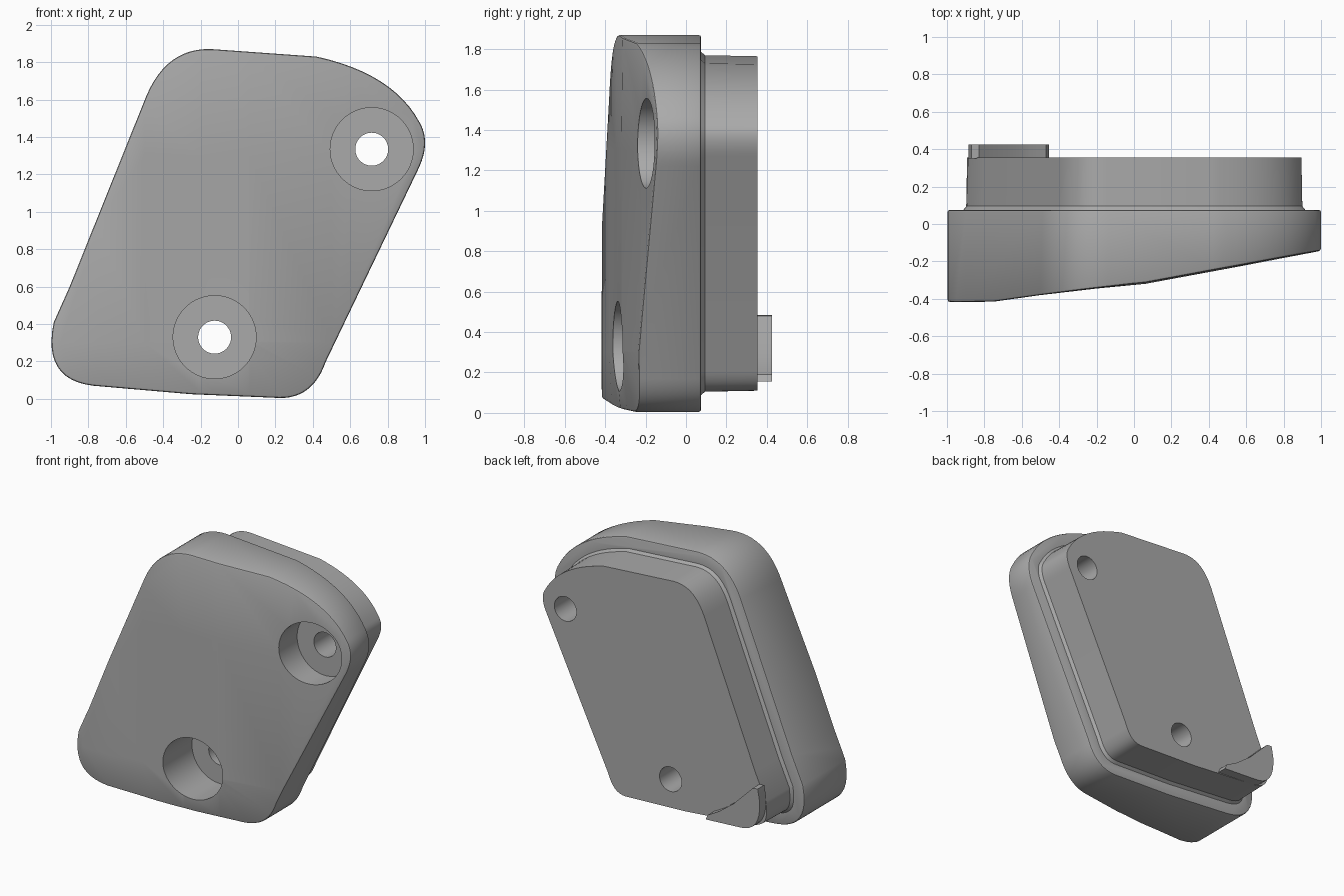
import bpy
import bmesh
import math
from mathutils import Vector

cube = bpy.data.objects.get("Cube")
if cube:
    bpy.data.objects.remove(cube, do_unlink=True)

grey = bpy.data.materials.new("plain_grey")
grey.use_nodes = True
COLOUR = (0.4, 0.4, 0.4, 1)
grey.diffuse_color = COLOUR
grey.node_tree.nodes["Principled BSDF"].inputs["Base Color"].default_value = COLOUR


def corner(a, b, c, steps=12):
    """Rounded corner from a to c, pulled towards b."""
    a, b, c = Vector(a), Vector(b), Vector(c)
    ts = [i / steps for i in range(steps + 1)]
    return [a * (1 - t) ** 2 + b * 2 * t * (1 - t) + c * t * t for t in ts]


def inset(points, d):
    """Move a counter-clockwise outline inwards by d."""
    out = []
    for i, p in enumerate(points):
        t = (points[(i + 1) % len(points)] - points[i - 1]).normalized()
        out.append(p + Vector((-t.y, t.x)) * d)
    return out


def loft(name, rings):
    """Closed solid through a list of matching vertex rings."""
    bm = bmesh.new()
    loops = [[bm.verts.new(co) for co in ring] for ring in rings]
    for lo, hi in zip(loops, loops[1:]):
        for i in range(len(lo)):
            j = (i + 1) % len(lo)
            bm.faces.new((lo[i], lo[j], hi[j], hi[i]))
    bm.faces.new(loops[0][::-1])
    bm.faces.new(loops[-1])
    bmesh.ops.recalc_face_normals(bm, faces=bm.faces)
    mesh = bpy.data.meshes.new(name)
    bm.to_mesh(mesh)
    bm.free()
    mesh.materials.append(grey)
    obj = bpy.data.objects.new(name, mesh)
    bpy.context.collection.objects.link(obj)
    return obj


def prism(name, outline, y0, y1):
    return loft(name, [[(p[0], y, p[1]) for p in outline] for y in (y0, y1)])


def cylinder(name, x, z, r, y0, y1):
    angles = [math.tau * i / 64 for i in range(64)]
    return prism(name, [(x + r * math.cos(a), z + r * math.sin(a)) for a in angles], y0, y1)


def apply(obj, mod):
    bpy.context.view_layer.objects.active = obj
    bpy.ops.object.modifier_apply(modifier=mod.name)


def boolean(obj, tool, operation):
    mod = obj.modifiers.new("cut", 'BOOLEAN')
    mod.operation, mod.object, mod.solver = operation, tool, 'EXACT'
    apply(obj, mod)
    bpy.data.objects.remove(tool, do_unlink=True)


# Leaning rounded outline, seen from the front
outline = corner((-0.985, 0.41), (-1.05, 0.1), (-0.77, 0.07))
outline += [Vector((-0.25, 0.025))]
outline += corner((0.22, 0.005), (0.4, 0), (0.47, 0.2))
outline += corner((0.96, 1.22), (1.035, 1.37), (0.97, 1.48))
outline += corner((0.97, 1.48), (0.83, 1.74), (0.42, 1.83))[1:]
outline += corner((-0.14, 1.87), (-0.38, 1.88), (-0.49, 1.62))
outline += [Vector((-0.9, 0.6))]

# Cover body, trimmed by a sloping front
body = prism("cover_body", outline, -0.6, 0.075)
slope = [(-1.2, -0.41), (-0.95, -0.418), (-0.75, -0.415), (-0.5, -0.38),
         (-0.2, -0.345), (0.06, -0.32), (0.6, -0.22), (1.2, -0.105)]
rings = []
for z, lift in ((-0.1, 0.045), (0.3, 0), (1.3, 0), (2.1, 0.01)):
    front = [(x, y + lift * min(1, max(0, x + 0.4) * 2), z) for x, y in slope]
    rings.append(front + [(1.2, 0.5, z), (-1.2, 0.5, z)])
boolean(body, loft("front_trim", rings), 'INTERSECT')

# Softened rims
bevel = body.modifiers.new("rim", 'BEVEL')
bevel.width, bevel.segments = 0.012, 2
bevel.limit_method, bevel.angle_limit = 'ANGLE', math.radians(50)
apply(body, bevel)

# Rear plug with a small flare at its root
plug_rings = [(0.11, 0.0), (0.08, 0.07), (0.1, 0.095), (0.105, 0.355)]
plug = loft("rear_plug", [[(p.x, y, p.y) for p in inset(outline, d)] for d, y in plug_rings])
boolean(body, plug, 'UNION')

# Counterbored screw holes
for x, z in ((0.715, 1.335), (-0.125, 0.33)):
    boolean(body, cylinder("counterbore", x, z, 0.222, -0.8, -0.03), 'DIFFERENCE')
    boolean(body, cylinder("screw_hole", x, z, 0.088, -0.2, 0.6), 'DIFFERENCE')

# Corner tab on the back of the plug
tab_outline = corner((-0.885, 0.4), (-0.9, 0.17), (-0.72, 0.17), 8)
tab_outline += [(-0.455, 0.155), (-0.47, 0.19), (-0.56, 0.24), (-0.6, 0.27),
                (-0.68, 0.33), (-0.83, 0.48), (-0.87, 0.485)]
tab = prism("corner_tab", tab_outline, 0.35, 0.425)

# Smooth walls with sharp edges
bpy.ops.object.select_all(action='DESELECT')
for obj in (body, tab):
    obj.select_set(True)
bpy.context.view_layer.objects.active = body
bpy.ops.object.shade_smooth_by_angle(angle=math.radians(30))
